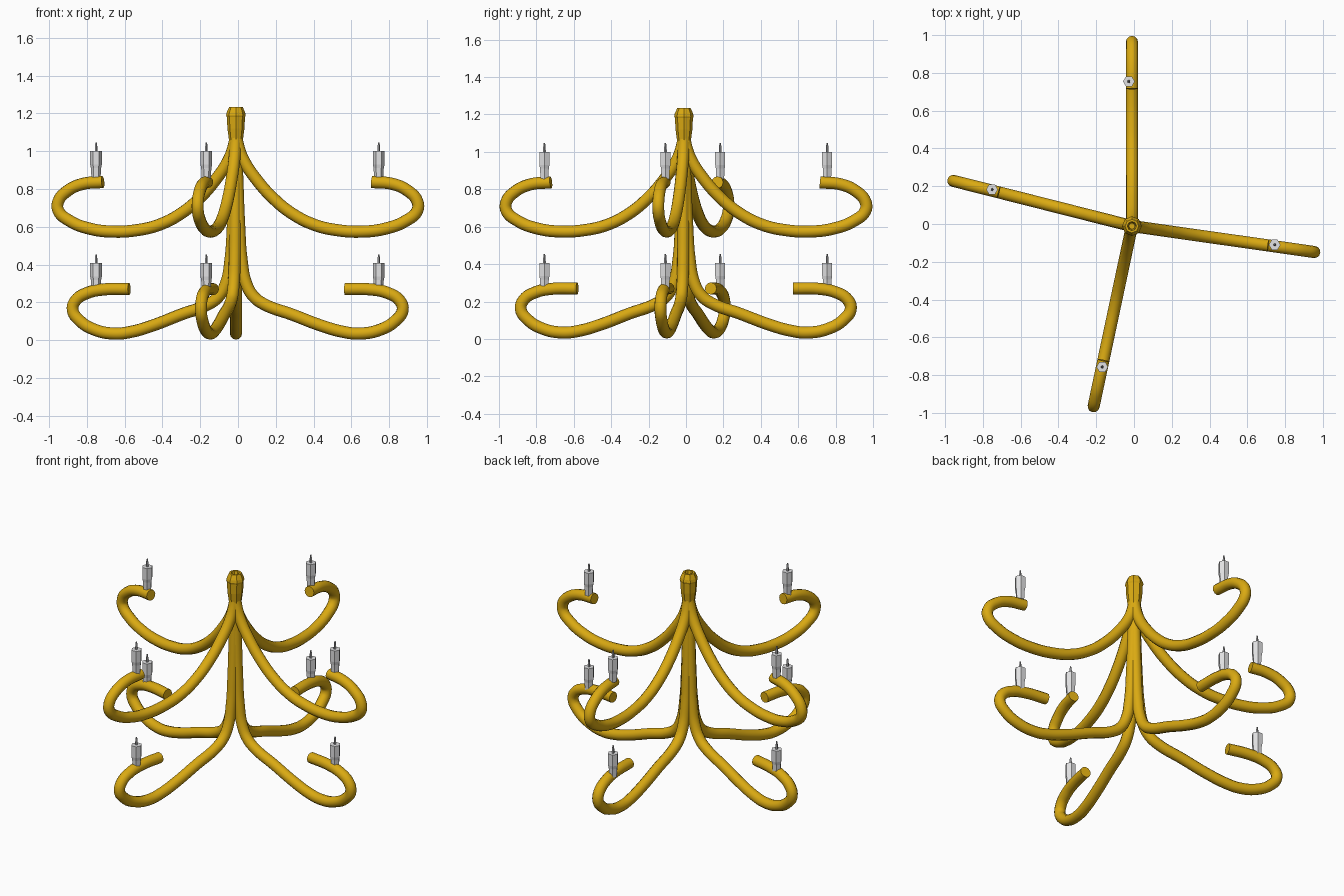
import bpy, bmesh, math
from mathutils import Vector

if "Cube" in bpy.data.objects:
    bpy.data.objects.remove(bpy.data.objects["Cube"])

CX, CY = -0.011, -0.011      # chandelier axis
R = 0.032                    # arm tube radius
ANGLES = [90, -8.1, 258, 165.8]


def mat(name, col):
    m = bpy.data.materials.new(name)
    m.diffuse_color = (*col, 1)
    m.use_nodes = True
    m.node_tree.nodes["Principled BSDF"].inputs["Base Color"].default_value = m.diffuse_color
    return m


gold = mat("gold", (0.70, 0.40, 0.006))
wax = mat("wax white", (0.76, 0.76, 0.77))
wick_mat = mat("wick grey", (0.42, 0.42, 0.43))

# arm paths as (distance from axis, height)
UPPER = [(0.0, 1.10), (0.012, 1.03), (0.04, 0.955), (0.11, 0.85), (0.20, 0.75),
         (0.30, 0.67), (0.42, 0.61), (0.54, 0.582), (0.67, 0.574), (0.80, 0.59),
         (0.91, 0.632), (0.97, 0.685), (0.97, 0.735), (0.92, 0.79), (0.84, 0.826),
         (0.727, 0.837)]
LOWER = [(0.0, 1.08), (0.008, 0.85), (0.018, 0.60), (0.03, 0.43), (0.055, 0.30),
         (0.095, 0.23), (0.15, 0.19), (0.30, 0.135), (0.46, 0.075), (0.57, 0.044),
         (0.66, 0.034), (0.77, 0.054), (0.855, 0.104), (0.892, 0.16), (0.875, 0.21),
         (0.81, 0.25), (0.72, 0.268), (0.583, 0.27)]


def arm(name, path, ang):
    cu = bpy.data.curves.new(name, 'CURVE')
    cu.dimensions = '3D'
    cu.bevel_depth = R
    cu.bevel_resolution = 4
    cu.use_fill_caps = True
    cu.resolution_u = 6
    sp = cu.splines.new('BEZIER')
    sp.bezier_points.add(len(path) - 1)
    a = math.radians(ang)
    for p, (r, z) in zip(sp.bezier_points, path):
        p.co = (CX + r * math.cos(a), CY + r * math.sin(a), z)
        p.handle_left_type = p.handle_right_type = 'AUTO'
    cu.materials.append(gold)
    ob = bpy.data.objects.new(name, cu)
    bpy.context.collection.objects.link(ob)
    # turn the tube into a mesh
    bpy.ops.object.select_all(action='DESELECT')
    bpy.context.view_layer.objects.active = ob
    ob.select_set(True)
    bpy.ops.object.convert(target='MESH')
    bpy.ops.object.shade_smooth_by_angle(angle=math.radians(40))


def lathe(name, profile, n, loc, m):
    """Closed turned solid with n flat sides."""
    bm = bmesh.new()
    rings = [[bm.verts.new((r * math.cos(2 * math.pi * i / n),
                            r * math.sin(2 * math.pi * i / n), z))
              for i in range(n)] for r, z in profile]
    for a, b in zip(rings, rings[1:]):
        for i in range(n):
            j = (i + 1) % n
            bm.faces.new((a[i], a[j], b[j], b[i]))
    bm.faces.new(rings[0][::-1])
    bm.faces.new(rings[-1])
    me = bpy.data.meshes.new(name)
    bm.to_mesh(me)
    bm.free()
    me.materials.append(m)
    ob = bpy.data.objects.new(name, me)
    ob.location = loc
    bpy.context.collection.objects.link(ob)
    return ob


# top finial with a small recess
lathe("top_finial", [(0.034, 1.02), (0.037, 1.06), (0.045, 1.12), (0.048, 1.18),
                     (0.052, 1.19), (0.049, 1.205), (0.036, 1.234), (0.024, 1.234),
                     (0.016, 1.19)], 8, (CX, CY, 0), gold)

# curved arms in two tiers
for k, ang in enumerate(ANGLES):
    arm(f"upper_arm_{k}", UPPER, ang)
    arm(f"lower_arm_{k}", LOWER, ang)

# candles standing on the arms
SPOTS = [(-0.027, 0.755), (0.745, -0.110), (-0.168, -0.757), (-0.752, 0.183)]
for tier, top in (("upper", 1.0), ("lower", 0.407)):
    for k, (x, y) in enumerate(SPOTS):
        loc = (x, y, top)
        lathe(f"{tier}_candle_{k}", [(0.024, -0.145), (0.027, -0.09), (0.031, -0.07),
                                     (0.031, 0.0)], 6, loc, wax)
        lathe(f"{tier}_wick_{k}", [(0.008, -0.005), (0.007, 0.025), (0.004, 0.047)],
              5, loc, wick_mat)
